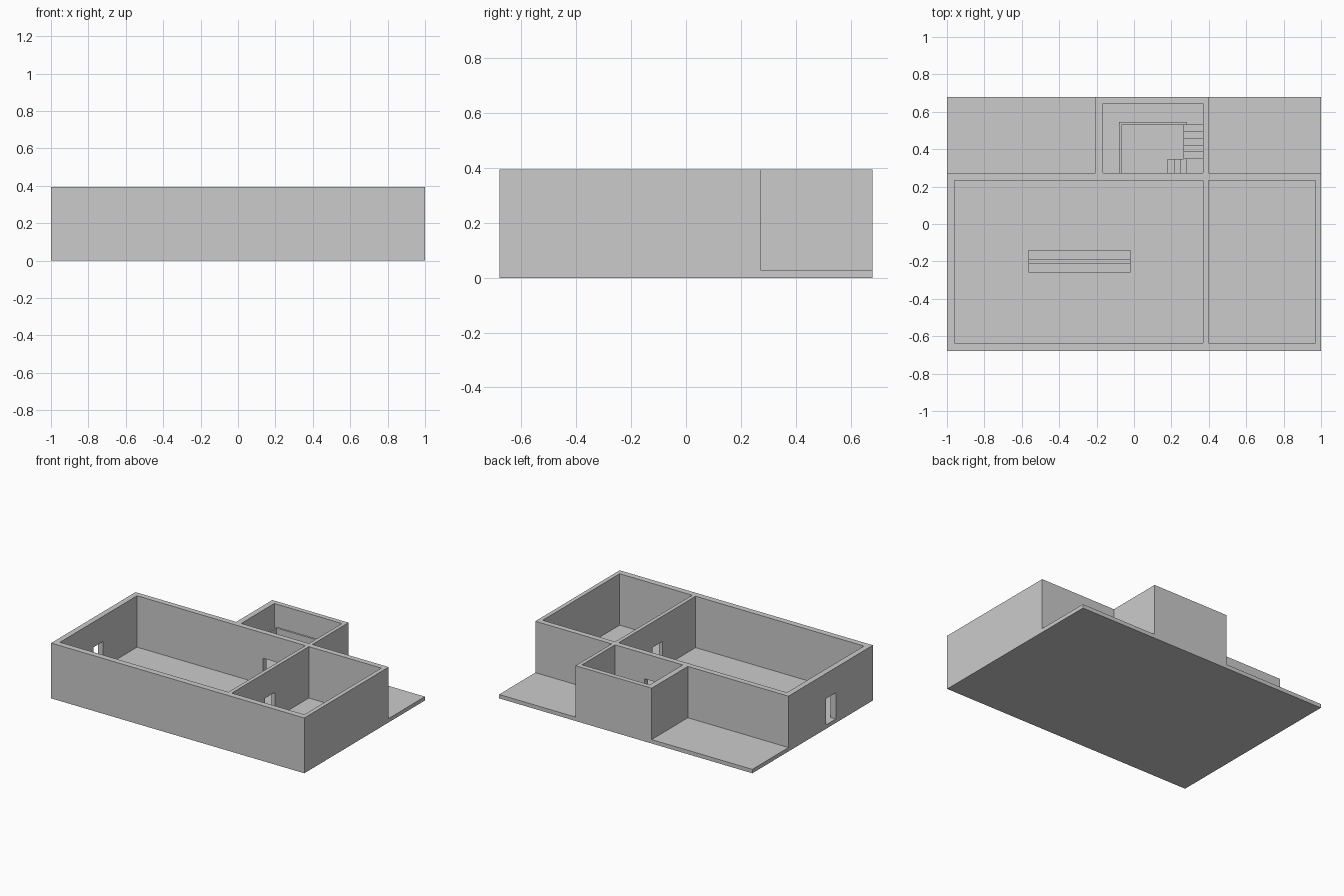
import bpy, bmesh

if "Cube" in bpy.data.objects:
    bpy.data.objects.remove(bpy.data.objects["Cube"])

grey = bpy.data.materials.new("plain_grey")
grey.diffuse_color = (0.6, 0.6, 0.6, 1)
grey.use_nodes = True
grey.node_tree.nodes["Principled BSDF"].inputs["Base Color"].default_value = grey.diffuse_color


def boxes(name, spans):
    """One object made of boxes given as (x0, x1, y0, y1, z0, z1)."""
    bm = bmesh.new()
    for x0, x1, y0, y1, z0, z1 in spans:
        for v in bmesh.ops.create_cube(bm, size=1)["verts"]:
            v.co = (x1 if v.co.x > 0 else x0,
                    y1 if v.co.y > 0 else y0,
                    z1 if v.co.z > 0 else z0)
    mesh = bpy.data.meshes.new(name)
    bm.to_mesh(mesh)
    bm.free()
    mesh.materials.append(grey)
    ob = bpy.data.objects.new(name, mesh)
    bpy.context.collection.objects.link(ob)
    return ob


def cut(target, spans):
    """Carve disjoint boxes out of the target."""
    cutter = boxes("cutter", spans)
    cutter.hide_render = True
    mod = target.modifiers.new("cut", 'BOOLEAN')
    mod.operation, mod.solver, mod.object = 'DIFFERENCE', 'EXACT', cutter
    bpy.context.view_layer.objects.active = target
    bpy.ops.object.modifier_apply(modifier=mod.name)
    bpy.data.objects.remove(cutter)


FLOOR, TOP, DOOR = 0.028, 0.395, 0.215

# Building shell: one block with terraces, rooms and doorways carved out
shell = boxes("building_shell", [(-1, 1, -0.68, 0.68, 0, TOP)])
cut(shell, [(-1.1, -0.205, 0.272, 0.8, FLOOR, 0.5),      # left terrace
            (0.397, 1.1, 0.272, 0.8, FLOOR, 0.5)])       # right terrace
cut(shell, [(-0.96, 0.37, -0.637, 0.232, FLOOR, 0.5),    # main hall
            (0.397, 0.97, -0.637, 0.232, FLOOR, 0.5),    # side room
            (-0.165, 0.37, 0.272, 0.645, FLOOR, 0.5)])   # stair room
cut(shell, [(-1.1, -0.94, -0.262, -0.152, FLOOR, DOOR),  # entrance
            (0.35, 0.42, -0.262, -0.152, FLOOR, DOOR),   # hall to side room
            (0.035, 0.137, 0.21, 0.29, FLOOR, DOOR)])    # hall to stair room

# Staircase: short flight, corner landing, long flight
RISE = 0.0192
steps = [(0.18 + i * 0.0333, 0.18 + (i + 1) * 0.0333, 0.272, 0.348,
          FLOOR, FLOOR + RISE * (i + 1)) for i in range(3)]
steps.append((0.28, 0.37, 0.272, 0.348, FLOOR, FLOOR + RISE * 4))
steps += [(0.265, 0.37, 0.348 + i * 0.0364, 0.348 + (i + 1) * 0.0364,
           FLOOR, FLOOR + RISE * (i + 5)) for i in range(5)]
boxes("staircase", steps)

# Gallery around the stair room with a thin parapet
LEVEL = FLOOR + RISE * 10
boxes("gallery_floor", [(-0.165, 0.37, 0.53, 0.645, LEVEL - 0.02, LEVEL),
                        (-0.165, -0.07, 0.272, 0.53, LEVEL - 0.02, LEVEL)])
boxes("gallery_parapet", [(-0.08, 0.28, 0.53, 0.545, LEVEL, 0.29),
                          (-0.08, -0.068, 0.272, 0.53, LEVEL, 0.29)])

# Double-sided bench in the hall
boxes("bench_seats", [(-0.565, -0.02, -0.26, -0.14, FLOOR, 0.07)])
boxes("bench_back", [(-0.565, -0.02, -0.212, -0.186, 0.07, 0.11)])
